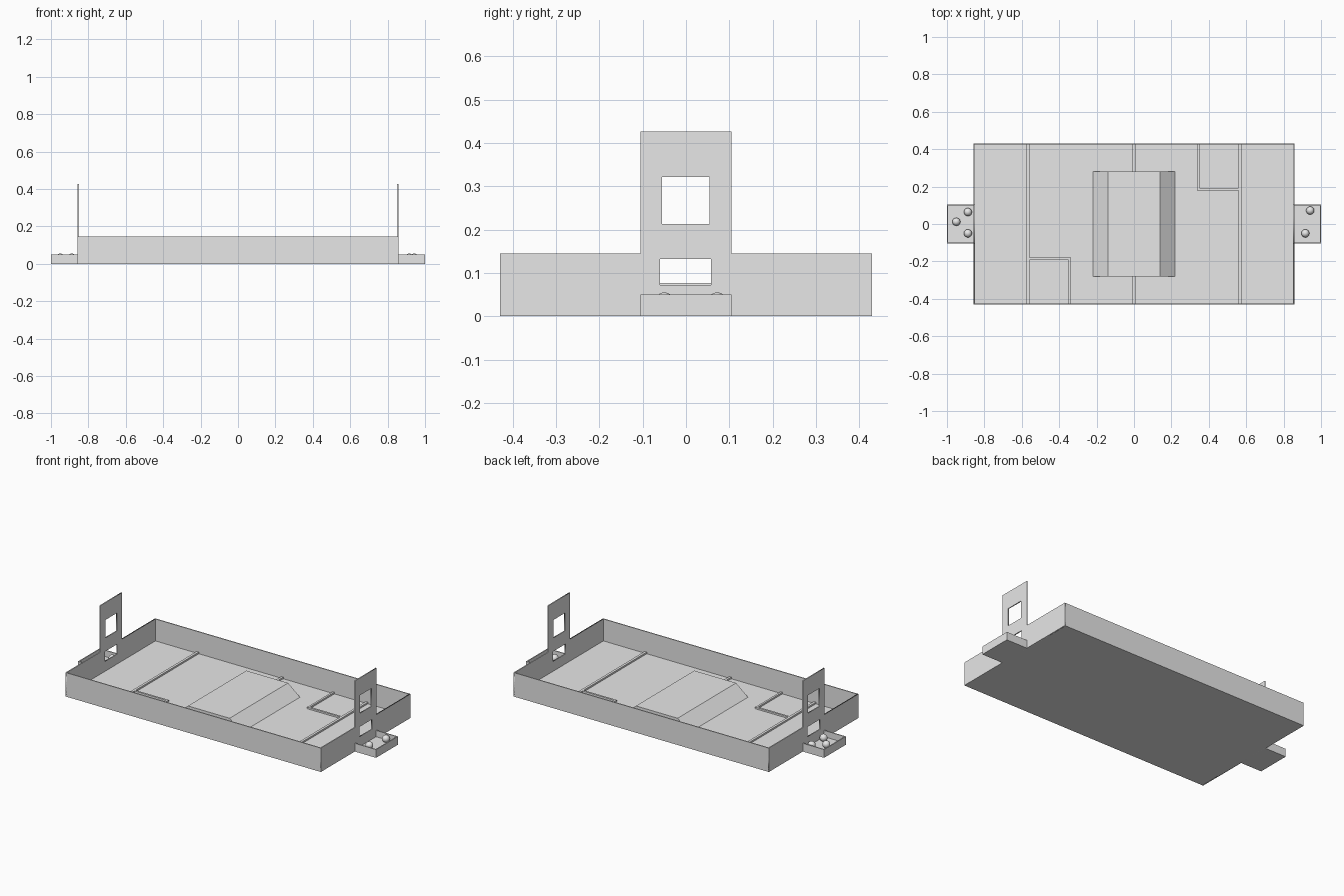
import bpy, bmesh, math
from mathutils import Matrix

old = bpy.data.objects.get("Cube")
if old:
    bpy.data.objects.remove(old, do_unlink=True)

grey = bpy.data.materials.new("plain_grey")
grey.use_nodes = True
COLOUR = (0.8, 0.8, 0.8, 1)
grey.diffuse_color = COLOUR
grey.node_tree.nodes["Principled BSDF"].inputs["Base Color"].default_value = COLOUR

HX, HY, WALL_H = 0.857, 0.43, 0.145   # tray half sizes and wall height
T = 0.006                             # sheet thickness
FLOOR = 0.012                         # top of the floor
RIDGE = 0.022                         # top of the floor ridges


def finish(name, bm):
    bmesh.ops.recalc_face_normals(bm, faces=bm.faces)
    mesh = bpy.data.meshes.new(name)
    bm.to_mesh(mesh)
    bm.free()
    mesh.materials.append(grey)
    obj = bpy.data.objects.new(name, mesh)
    bpy.context.collection.objects.link(obj)
    return obj


def box(name, x, y, z):
    """Box from three (low, high) ranges."""
    bm = bmesh.new()
    bmesh.ops.create_cube(bm, size=1)
    spans = (x, y, z)
    for v in bm.verts:
        for i, (lo, hi) in enumerate(spans):
            v.co[i] = lo if v.co[i] < 0 else hi
    return finish(name, bm)


def rect(y0, y1, z0, z1):
    return [(y0, z0), (y1, z0), (y1, z1), (y0, z1)]


def sheet(name, outlines, x):
    """Flat plate in the YZ plane with holes, centred on x."""
    curve = bpy.data.curves.new(name, "CURVE")
    curve.dimensions = "2D"
    curve.fill_mode = "BOTH"
    curve.extrude = T / 2
    for pts in outlines:
        s = curve.splines.new("POLY")
        s.points.add(len(pts) - 1)
        for p, (a, b) in zip(s.points, pts):
            p.co = (a, b, 0, 1)
        s.use_cyclic_u = True
    obj = bpy.data.objects.new(name, curve)
    bpy.context.collection.objects.link(obj)
    obj.rotation_euler = (math.pi / 2, 0, math.pi / 2)
    obj.location.x = x
    bpy.ops.object.select_all(action="DESELECT")
    obj.select_set(True)
    bpy.context.view_layer.objects.active = obj
    bpy.ops.object.convert(target="MESH")
    obj = bpy.context.object
    obj.data.materials.clear()
    obj.data.materials.append(grey)


# Tray floor and long walls
box("tray_floor", (-HX, HX), (-HY, HY), (0, FLOOR))
box("front_wall", (-HX, HX), (-HY, -HY + T), (0, WALL_H))
box("back_wall", (-HX, HX), (HY - T, HY), (0, WALL_H))

# End walls, each rising into a goal board with two windows
TOWER, TOP = 0.105, 0.427
profile = [(-HY, 0), (HY, 0), (HY, WALL_H), (TOWER, WALL_H), (TOWER, TOP),
           (-TOWER, TOP), (-TOWER, WALL_H), (-HY, WALL_H)]
windows = [rect(-0.055, 0.054, 0.213, 0.322), rect(-0.06, 0.058, 0.072, 0.132)]

for side, s in (("left", 1), ("right", -1)):
    def span(a, b):
        return tuple(sorted((s * a, s * b)))

    sheet(side + "_goal_wall", [profile] + windows, s * (HX - T / 2))

    # Ball pocket outside the goal
    box(side + "_pocket_floor", span(HX, 1), (-TOWER, TOWER), (0, FLOOR))
    box(side + "_pocket_end", span(1 - T, 1), (-TOWER, TOWER), (0, 0.05))
    for edge, e in (("front", -1), ("back", 1)):
        ys = tuple(sorted((e * TOWER, e * (TOWER - T))))
        box(f"{side}_pocket_{edge}", span(HX, 1), ys, (0, 0.05))

    # Floor ridges: end line and corner box
    z = (FLOOR, RIDGE)
    box(side + "_end_line", span(0.56, 0.575), (-HY + T, HY - T), z)
    box(side + "_corner_line_across", span(0.338, 0.35), span(0.18, HY - T), z)
    box(side + "_corner_line_along", span(0.338, 0.56), span(0.18, 0.192), z)

box("centre_line", (-0.007, 0.007), (-HY + T, HY - T), (FLOOR, RIDGE))

# Ramp hump in the middle
bm = bmesh.new()
ends = []
for y in (-0.28, 0.28):
    ends.append([bm.verts.new((x, y, z)) for x, z in
                 ((-0.22, FLOOR), (0.22, FLOOR), (0.14, 0.077), (-0.14, 0.077))])
    bm.faces.new(ends[-1])
for i in range(4):
    j = (i + 1) % 4
    bm.faces.new((ends[0][i], ends[0][j], ends[1][j], ends[1][i]))
finish("ramp_hump", bm)

# Balls resting in the pockets
R = 0.0215
balls = [(-0.95, 0.012), (-0.888, 0.064), (-0.888, -0.05), (0.942, 0.072), (0.916, -0.05)]
for i, (x, y) in enumerate(balls):
    bm = bmesh.new()
    bmesh.ops.create_uvsphere(bm, u_segments=32, v_segments=16, radius=R,
                              matrix=Matrix.Translation((x, y, FLOOR + R)))
    for f in bm.faces:
        f.smooth = True
    finish(f"ball_{i + 1}", bm)
